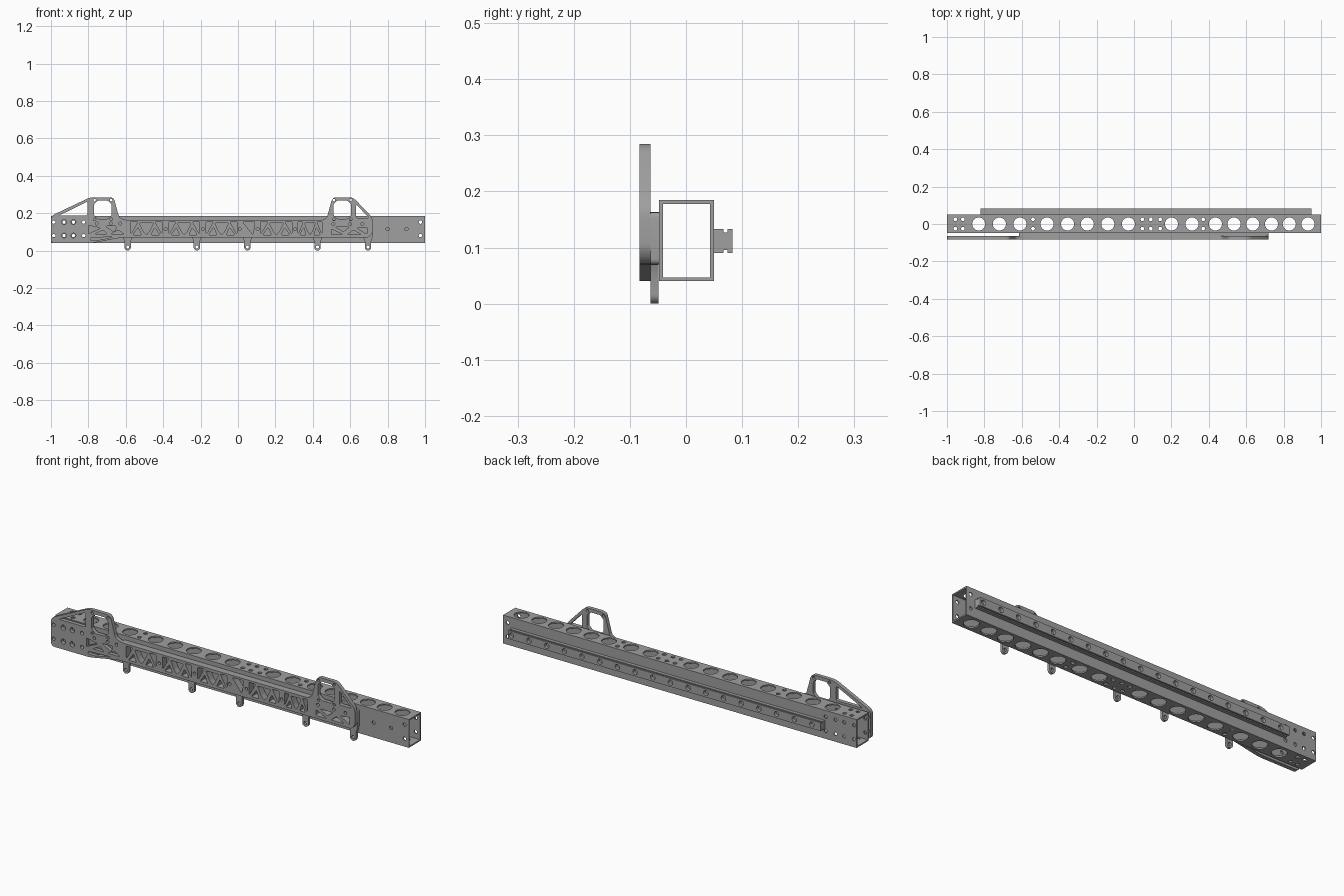
import bpy, bmesh, math
from mathutils import Vector

if "Cube" in bpy.data.objects:
    bpy.data.objects.remove(bpy.data.objects["Cube"])

metal = bpy.data.materials.new("grey_metal")
metal.use_nodes = True
GREY = (0.35, 0.35, 0.35, 1)
metal.diffuse_color = GREY
metal.node_tree.nodes["Principled BSDF"].inputs["Base Color"].default_value = GREY
parts = []


def circle(x, y, r, n=20):
    return [(x + r * math.cos(math.tau * i / n), y + r * math.sin(math.tau * i / n)) for i in range(n)]


def rect(x0, x1, y0, y1):
    return [(x0, y0), (x1, y0), (x1, y1), (x0, y1)]


def rounded(points, r, steps=4):
    """Round every corner of a polygon."""
    out = []
    for i, p in enumerate(points):
        p = Vector(p)
        a, b = Vector(points[i - 1]) - p, Vector(points[(i + 1) % len(points)]) - p
        d = min(r, a.length * 0.45, b.length * 0.45)
        s, e = p + a.normalized() * d, p + b.normalized() * d
        for k in range(steps + 1):
            t = k / steps
            out.append(s * (1 - t) ** 2 + p * 2 * t * (1 - t) + e * t * t)
    return [(v.x, v.y) for v in out]


def plate(name, outline, holes, axis, lo, hi):
    """Flat plate with openings, extruded along y or z from lo to hi."""
    curve = bpy.data.curves.new(name, "CURVE")
    curve.dimensions, curve.fill_mode = "2D", "BOTH"
    curve.extrude = (hi - lo) / 2
    for loop in [outline] + holes:
        s = curve.splines.new("POLY")
        s.points.add(len(loop) - 1)
        for point, (u, v) in zip(s.points, loop):
            point.co = (u, v, 0, 1)
        s.use_cyclic_u = True
    temp = bpy.data.objects.new(name + "_profile", curve)
    bpy.context.collection.objects.link(temp)
    bpy.context.view_layer.update()
    deps = bpy.context.evaluated_depsgraph_get()
    mesh = bpy.data.meshes.new_from_object(temp.evaluated_get(deps))
    bpy.data.objects.remove(temp)
    bm = bmesh.new()
    bm.from_mesh(mesh)
    mid = (lo + hi) / 2
    for v in bm.verts:
        u, w, t = v.co
        v.co = (u, mid + t, w) if axis == "y" else (u, w, mid + t)
    bmesh.ops.remove_doubles(bm, verts=bm.verts, dist=0.00002)
    bmesh.ops.recalc_face_normals(bm, faces=bm.faces)
    bm.to_mesh(mesh)
    bm.free()
    mesh.materials.clear()
    mesh.materials.append(metal)
    obj = bpy.data.objects.new(name, mesh)
    bpy.context.collection.objects.link(obj)
    parts.append(obj)


# Square tube: large lightening holes and small bolt pairs in top and bottom
big = [-.83, -.72, -.61, -.465, -.355, -.25, -.14, -.03,
       .2, .31, .435, .535, .635, .735, .83, .93]
small = [-.955, -.915, -.54, .045, .09, .14, .37]
wall_holes = [circle(x, 0, .035, 32) for x in big]
wall_holes += [circle(x, y, .01, 14) for x in small for y in (-.025, .025)]
plate("tube_top", rect(-1, 1, -.048, .05), wall_holes, "z", .178, .185)
plate("tube_bottom", rect(-1, 1, -.048, .05), wall_holes, "z", .04, .047)

# Tube side walls
end_bolts = [(x, z) for x in (-.985, -.93, -.88, -.825) for z in (.08, .152)]
side_holes = [circle(x, z, .009, 14) for x, z in end_bolts + [(.975, .08), (.975, .152)]]
mid_holes = [circle(x, .115, .009, 14) for x in (.8, .9)]
plate("tube_front", rect(-1, 1, .047, .178), side_holes + mid_holes, "y", -.048, -.041)
plate("tube_back", rect(-1, 1, .047, .178), side_holes, "y", .043, .05)

# Linear rail with grooved sides and a row of bolt holes
bolts = [circle(-.77 + i * .1, .1115, .013) for i in range(18)]
plate("rail_base", rect(-.82, .95, .09, .133), [], "y", .05, .067)
plate("rail_neck", rect(-.82, .95, .096, .127), bolts, "y", .067, .074)
plate("rail_cap", rect(-.82, .95, .09, .133), bolts, "y", .074, .083)

# Truss windows: three alternating triangles per bay, bolt holes between
bays = [(-.575, -.405), (-.37, -.205), (-.17, -.005), (.025, .09), (.12, .29), (.32, .45)]
LOW, HIGH = .084, .153
truss = []
for a, b in bays:
    w = b - a
    if w < .1:
        truss.append(rounded([(a, HIGH), (b, HIGH), (b - .01, LOW)], .008))
        continue
    g = .009
    truss.append(rounded([(a, HIGH), (a + w * .28 - g, HIGH), (a + w * .03, LOW + .01), (a, LOW + .01)], .006))
    truss.append(rounded([(a + w * .28, HIGH - .006), (a + w * .72, HIGH - .006),
                          (a + w * .6, LOW + .02), (a + w * .5, LOW), (a + w * .4, LOW + .02)], .006))
    truss.append(rounded([(a + w * .08, LOW), (a + w * .4 - g, LOW), (a + w * .24, HIGH - .03)], .006))
    truss.append(rounded([(b - w * .08, LOW), (b - w * .4 + g, LOW), (b - w * .24, HIGH - .03)], .006))
    truss.append(rounded([(b, HIGH), (b - w * .28 + g, HIGH), (b - w * .03, LOW + .01), (b, LOW + .01)], .006))
truss += [circle(x, .115, .008, 14) for x in (-.387, -.188, .01, .105, .305)]

# Openings around the right upright, shared by both layers
right_low = [rounded(p, .006) for p in (
    [(.50, .085), (.56, .085), (.50, .115)],
    [(.585, .085), (.66, .085), (.615, .11)],
    [(.635, .12), (.69, .088), (.69, .125)],
    [(.52, .125), (.565, .102), (.595, .125)])]
right_low += [circle(x, .142, .008, 14) for x in (.51, .60, .665)]

# Backing plate and hanging lugs
plate("backing_plate", rounded(rect(-.615, .72, .07, .163), .01), truss + right_low,
      "y", -.063, -.048)
for i, x in enumerate((-.59, -.22, .05, .425, .695)):
    shape = [(x - .025, .07), (x - .017, .05)]
    shape += [(x + .017 * math.cos(t), .017 + .017 * math.sin(t))
              for t in [math.pi * (1 + k / 10) for k in range(11)]]
    shape += [(x + .017, .05), (x + .025, .07)]
    plate(f"lug_{i + 1}", shape, [circle(x, .019, .008, 14)], "y", -.063, -.049)

# Front plate: solid left end, two uprights and the truss between them
outline = rounded([(-1, .04), (-.78, .04), (-.62, .07), (.70, .07), (.72, .095), (.72, .175),
                   (.615, .285), (.505, .285), (.475, .175), (.45, .163),
                   (-.60, .163), (-.635, .175), (-.665, .285), (-.79, .285), (-1, .185)], .022)


def upright_openings(x0, x1):
    """Framed window with chamfered corners and a bolt hole by each corner."""
    c = .02
    frame = [(x0 + c, .17), (x1 - c, .17), (x1, .17 + c), (x1, .267 - c),
             (x1 - c, .267), (x0 + c, .267), (x0, .267 - c), (x0, .17 + c)]
    corners = [circle(x, z, .007, 12) for x in (x0 + .003, x1 - .003) for z in (.167, .27)]
    return [rounded(frame, .006)] + corners


left_low = [rounded(p, .006) for p in (
    [(-.80, .09), (-.735, .12), (-.80, .135)],
    [(-.765, .088), (-.70, .088), (-.72, .11)],
    [(-.71, .13), (-.66, .10), (-.65, .13)],
    [(-.68, .088), (-.61, .088), (-.64, .11)],
    [(-.79, .055), (-.75, .055), (-.66, .074), (-.79, .068)])]
left_low += [circle(x, .145, .008, 14) for x in (-.755, -.68, -.63)]
braces = [rounded([(-.955, .188), (-.805, .188), (-.805, .262)], .008),
          rounded([(.632, .175), (.70, .175), (.632, .247)], .008)]
plate_bolts = [circle(x, z, .013 if -.95 < x < -.85 else .009, 16) for x, z in end_bolts]
plate("front_plate", outline,
      truss + right_low + left_low + braces + plate_bolts
      + upright_openings(-.77, -.675) + upright_openings(.51, .605),
      "y", -.083, -.063)

# Smooth curved edges, keep the rest sharp
bpy.ops.object.select_all(action="DESELECT")
for obj in parts:
    obj.select_set(True)
bpy.context.view_layer.objects.active = parts[0]
bpy.ops.object.shade_smooth_by_angle(angle=math.radians(30))
